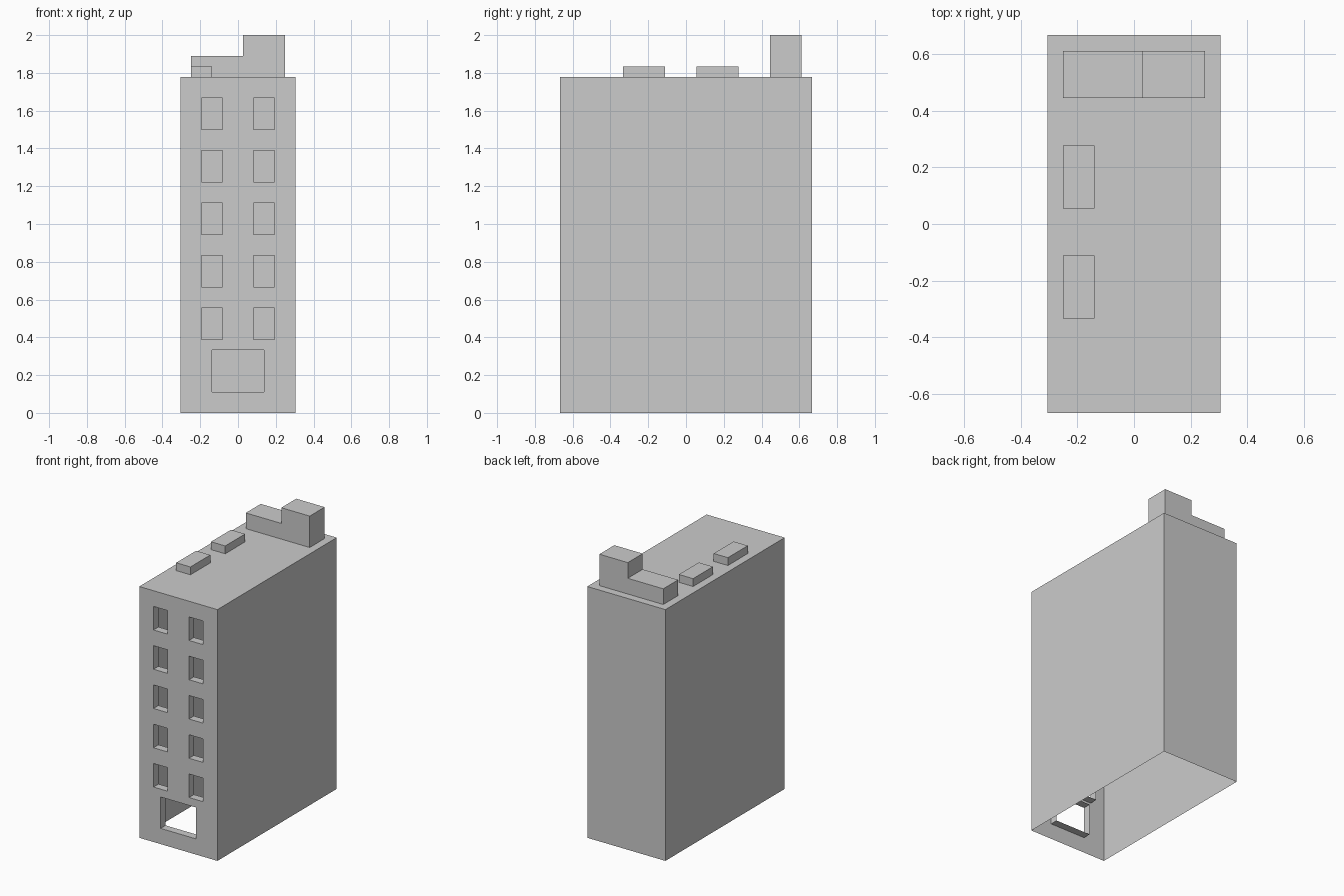
import bpy, bmesh
from mathutils import Vector

if "Cube" in bpy.data.objects:
    bpy.data.objects.remove(bpy.data.objects["Cube"])

U = 1 / 18  # the whole building sits on this module


def make(name, build):
    bm = bmesh.new()
    build(bm)
    bmesh.ops.remove_doubles(bm, verts=bm.verts, dist=1e-5)
    bmesh.ops.scale(bm, vec=(U, U, U), verts=bm.verts)
    me = bpy.data.meshes.new(name)
    bm.to_mesh(me)
    bm.free()
    ob = bpy.data.objects.new(name, me)
    bpy.context.collection.objects.link(ob)
    return ob


def quad(bm, pts, normal):
    f = bm.faces.new([bm.verts.new(p) for p in pts])
    f.normal_update()
    if f.normal.dot(Vector(normal)) < 0:
        f.normal_flip()


def box(bm, lo, hi, sides, inward=False):
    """Thin box with only the listed sides, such as '-x +z'."""
    for s in sides.split():
        a = "xyz".index(s[1])
        b, c = [i for i in range(3) if i != a]
        sign = 1 if s[0] == "+" else -1
        pts = []
        for p, q in ((lo[b], lo[c]), (hi[b], lo[c]), (hi[b], hi[c]), (lo[b], hi[c])):
            v = [0, 0, 0]
            v[a], v[b], v[c] = (hi if sign > 0 else lo)[a], p, q
            pts.append(v)
        n = [0, 0, 0]
        n[a] = -sign if inward else sign
        quad(bm, pts, n)


def panel(bm, rect, holes, place, normal):
    """Flat sheet with rectangular holes; rects are (u0, u1, v0, v1)."""
    us = sorted({u for r in holes + [rect] for u in r[:2]})
    vs = sorted({v for r in holes + [rect] for v in r[2:]})
    for u0, u1 in zip(us, us[1:]):
        for v0, v1 in zip(vs, vs[1:]):
            u, v = (u0 + u1) / 2, (v0 + v1) / 2
            if not any(h[0] < u < h[1] and h[2] < v < h[3] for h in holes):
                quad(bm, [place(*p) for p in ((u0, v0), (u1, v0), (u1, v1), (u0, v1))], normal)
    bmesh.ops.remove_doubles(bm, verts=bm.verts, dist=1e-5)
    bmesh.ops.dissolve_limit(bm, angle_limit=0.01, verts=bm.verts, edges=bm.edges)


W, D, H = 5.5, 12, 32

# Plain side and back walls, open underneath
make("side_and_back_walls", lambda bm: box(bm, (-W, -D, 0), (W, D, H), "-x +x +y"))

# Front wall with doorway and five rows of paired windows
doorway = (-2.5, 2.5, 2, 6)
windows = [(x, x + 2, z, z + 3) for z in range(7, 28, 5) for x in (-3.5, 1.5)]
openings = [doorway] + windows
make("front_wall", lambda bm: panel(bm, (-W, W, 0, H), openings,
                                    lambda u, v: (u, -D, v), (0, -1, 0)))


# Reveals running one module inward, open at the back
def reveals(bm):
    for x0, x1, z0, z1 in openings:
        box(bm, (x0, -D, z0), (x1, -D + 1, z1), "-x +x -z +z", inward=True)


make("opening_reveals", reveals)

# Roof sheet, hollow under the raised blocks
vents = [(-4.5, -2.5, y, y + 4) for y in (-6, 1)]
make("roof", lambda bm: panel(bm, (-W, W, -D, D), vents + [(-4.5, 4.5, 8, 11)],
                              lambda u, v: (u, v, H), (0, 0, 1)))

# Two low vents
for i, (x0, x1, y0, y1) in enumerate(vents):
    make(f"roof_vent_{i + 1}", lambda bm: box(bm, (x0, y0, H), (x1, y1, H + 1), "-x +x -y +y +z"))


# Stepped rooftop block at the rear, from an L-shaped profile
def rooftop_block(bm):
    prof = [(-4.5, H), (4.5, H), (4.5, 36), (0.5, 36), (0.5, 34), (-4.5, 34)]
    for y, n in ((8, -1), (11, 1)):
        quad(bm, [(x, y, z) for x, z in prof], (0, n, 0))
    for (xa, za), (xb, zb) in zip(prof[1:], prof[2:] + prof[:1]):
        quad(bm, [(xa, 8, za), (xb, 8, zb), (xb, 11, zb), (xa, 11, za)], (zb - za, 0, xa - xb))


make("rooftop_block", rooftop_block)
